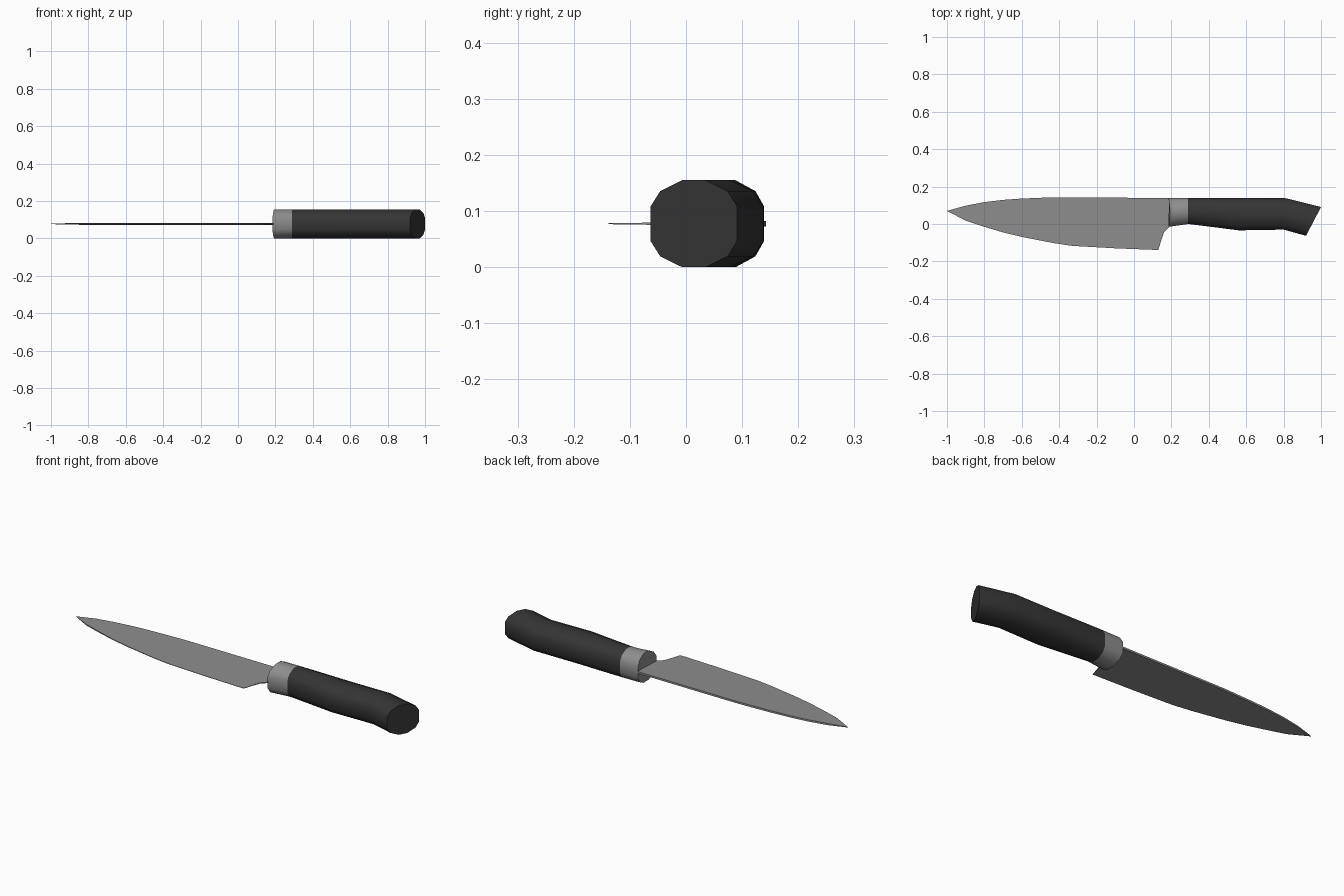
import bpy
import bmesh
import math

cube = bpy.data.objects.get("Cube")
if cube:
    bpy.data.objects.remove(cube, do_unlink=True)

MID = 0.0775  # height of the blade plane, also half the handle thickness


def material(name, value):
    m = bpy.data.materials.new(name)
    m.use_nodes = True
    color = (value, value, value, 1)
    m.diffuse_color = color
    m.node_tree.nodes["Principled BSDF"].inputs["Base Color"].default_value = color
    return m


steel = material("steel grey", 0.27)
black = material("handle black", 0.035)


def finish(name, bm, mat, angle):
    bmesh.ops.recalc_face_normals(bm, faces=bm.faces)
    mesh = bpy.data.meshes.new(name)
    bm.to_mesh(mesh)
    bm.free()
    mesh.materials.append(mat)
    ob = bpy.data.objects.new(name, mesh)
    bpy.context.collection.objects.link(ob)
    bpy.ops.object.select_all(action="DESELECT")
    ob.select_set(True)
    bpy.context.view_layer.objects.active = ob
    bpy.ops.object.shade_smooth_by_angle(angle=math.radians(angle))
    return ob


# Twelve-sided grip section as (across, up) fractions of the half sizes
quarter = [(1, 0.4), (0.78, 0.75), (0.27, 1)]
half = quarter + [(-a, b) for a, b in reversed(quarter)]
SECTION = half + [(-a, -b) for a, b in half]


def loft(name, stations, mat, bulge=0.0):
    """Skin sections, each given by its lower and upper (x, y) points."""
    bm = bmesh.new()
    rings = []
    for i, ((x0, y0), (x1, y1)) in enumerate(stations):
        ring = []
        for a, b in SECTION:
            t = (a + 1) / 2
            x = x0 + (x1 - x0) * t + (bulge * b * b if i == 0 else 0)
            ring.append(bm.verts.new((x, y0 + (y1 - y0) * t, MID + MID * b)))
        rings.append(ring)
    n = len(SECTION)
    for r, s in zip(rings, rings[1:]):
        for i in range(n):
            j = (i + 1) % n
            bm.faces.new((r[i], r[j], s[j], s[i]))
    bm.faces.new(rings[0])
    bm.faces.new(rings[-1])
    return finish(name, bm, mat, 40)


# Handle with a slanted butt, and the steel collar in front of it
loft("handle", [((0.29, 0.0), (0.29, 0.139)),
                ((0.42, -0.016), (0.42, 0.139)),
                ((0.56, -0.034), (0.57, 0.138)),
                ((0.80, -0.03), (0.81, 0.138)),
                ((0.92, -0.063), (1.0, 0.091))], black)
loft("bolster", [((0.182, -0.015), (0.182, 0.139)),
                 ((0.29, 0.0), (0.29, 0.139))], steel, 0.01)

# Blade: (x, cutting edge y, spine y) from the tip to the collar
BLADE = [(-0.9, 0.018, 0.098), (-0.8, -0.015, 0.117), (-0.7, -0.045, 0.129),
         (-0.6, -0.069, 0.136), (-0.43, -0.102, 0.143), (-0.33, -0.117, 0.143),
         (-0.1, -0.13, 0.141), (0.0, -0.134, 0.14), (0.13, -0.139, 0.139),
         (0.145, -0.09, 0.139), (0.16, -0.045, 0.139), (0.19, -0.015, 0.139)]


def half_thickness(y):
    return 0.0008 + 0.0042 * (y + 0.14) / 0.28


bm = bmesh.new()
tip = [bm.verts.new((-1, 0.07, MID + s * 0.001)) for s in (1, -1)]
previous = [tip[0], tip[0], tip[1], tip[1]]
for x, edge, spine in BLADE:
    ring = [bm.verts.new((x, y, MID + s * half_thickness(y)))
            for y, s in ((edge, 1), (spine, 1), (spine, -1), (edge, -1))]
    for i in range(4):
        j = (i + 1) % 4
        corners = list(dict.fromkeys((previous[i], previous[j], ring[j], ring[i])))
        bm.faces.new(corners)
    previous = ring
bm.faces.new(previous)
finish("blade", bm, steel, 30)
